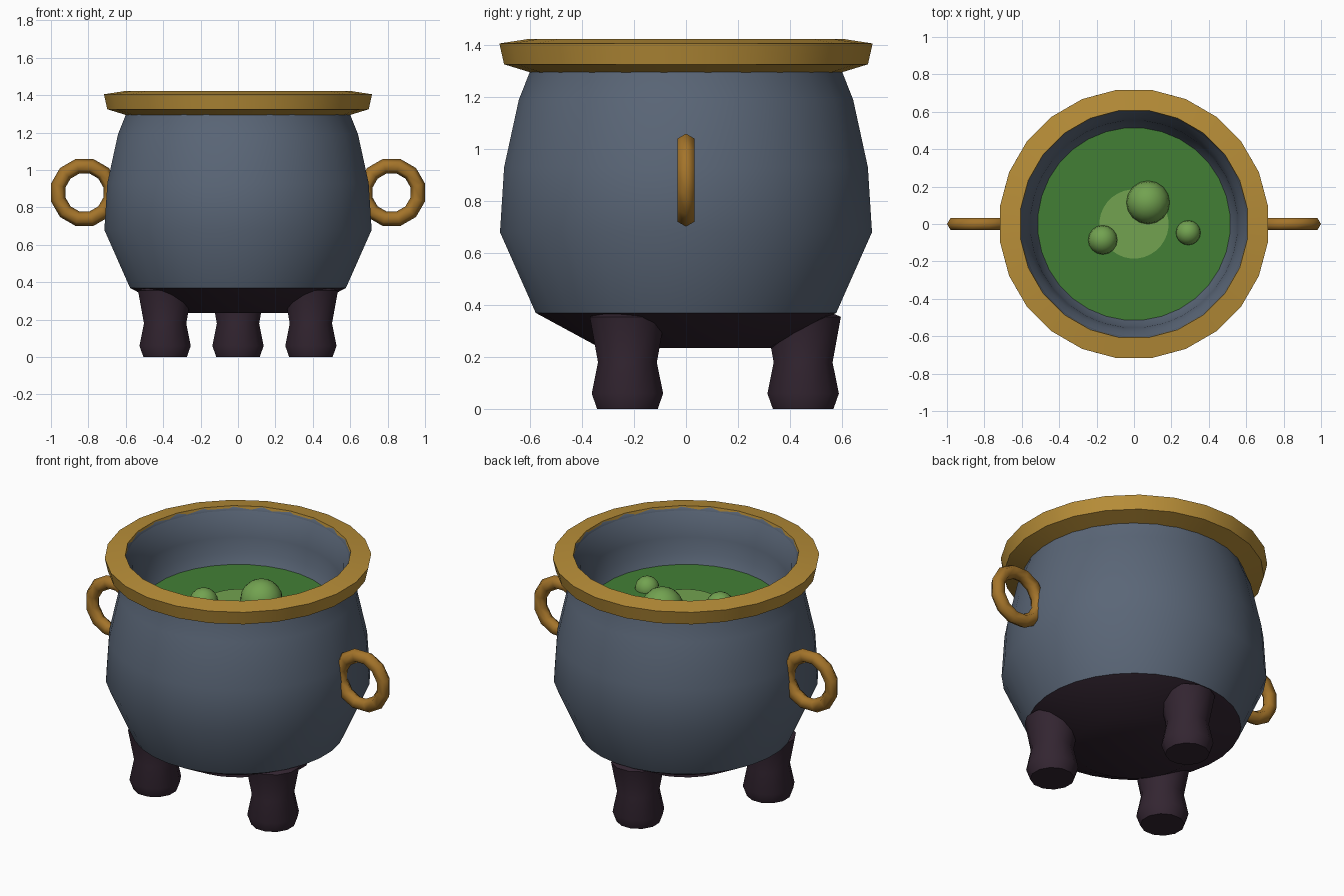
import bpy, math

if "Cube" in bpy.data.objects:
    bpy.data.objects.remove(bpy.data.objects["Cube"])


def srgb(r, g, b):
    f = lambda c: c / 12.92 if c <= 0.04045 else ((c + 0.055) / 1.055) ** 2.4
    return (f(r / 255), f(g / 255), f(b / 255), 1)


def material(name, *rgb):
    m = bpy.data.materials.new(name)
    m.diffuse_color = srgb(*rgb)
    m.use_nodes = True
    m.node_tree.nodes["Principled BSDF"].inputs["Base Color"].default_value = m.diffuse_color
    return m


IRON = material("blue grey iron", 90, 102, 119)
SOOT = material("dark soot", 51, 37, 49)
RIM = material("rim gold", 184, 142, 56)
HANDLE = material("handle bronze", 164, 116, 42)
BREW = material("green brew", 66, 127, 53)
FOAM = material("light green foam", 114, 162, 80)


def finish(ob, name, mat, angle):
    ob.name = name
    ob.data.materials.append(mat)
    bpy.ops.object.select_all(action='DESELECT')
    ob.select_set(True)
    bpy.context.view_layer.objects.active = ob
    bpy.ops.object.shade_smooth_by_angle(angle=math.radians(angle))
    return ob


def lathe(name, profile, sides, mat, loc=(0, 0, 0), closed=False, angle=35):
    """Spin an (r, z) profile, listed from bottom outside to top, about z."""
    verts, faces, rings = [], [], []
    for r, z in profile:
        start = len(verts)
        if r == 0:
            verts.append((0, 0, z))
            rings.append([start] * sides)
            continue
        for i in range(sides):
            a = 2 * math.pi * (i + 0.5) / sides
            verts.append((r * math.cos(a), r * math.sin(a), z))
        rings.append(list(range(start, start + sides)))
    pairs = list(zip(rings, rings[1:]))
    if closed:
        pairs.append((rings[-1], rings[0]))
    for lo, hi in pairs:
        for i in range(sides):
            j = (i + 1) % sides
            faces.append(list(dict.fromkeys((lo[i], lo[j], hi[j], hi[i]))))
    me = bpy.data.meshes.new(name)
    me.from_pydata(verts, [], faces)
    ob = bpy.data.objects.new(name, me)
    bpy.context.collection.objects.link(ob)
    ob.location = loc
    return finish(ob, name, mat, angle)


# Pot shell: sooty underside, belly, neck, lip and inner wall
pot = lathe("pot", [(0, 0.235), (0.33, 0.235), (0.58, 0.37), (0.718, 0.68),
                    (0.702, 0.93), (0.645, 1.19), (0.605, 1.29), (0.602, 1.40),
                    (0.613, 1.417), (0.575, 1.35), (0.555, 1.26),
                    (0.545, 1.17), (0.51, 1.105)], 32, IRON)
pot.data.materials.append(SOOT)
for p in pot.data.polygons:
    if p.center.z < 0.36:
        p.material_index = 1

# Rim band
lathe("rim", [(0.59, 1.29), (0.705, 1.325), (0.723, 1.405), (0.612, 1.422)],
      24, RIM, closed=True)

# Brew surface, foam patch and bubbles
lathe("brew", [(0.53, 1.115), (0, 1.115)], 32, BREW)
lathe("foam_patch", [(0.185, 1.115), (0.185, 1.121), (0, 1.121)], 32, FOAM)
for x, y, r in [(0.075, 0.115, 0.116), (-0.167, -0.085, 0.078), (0.29, -0.047, 0.066)]:
    bpy.ops.mesh.primitive_uv_sphere_add(segments=16, ring_count=10, radius=r,
                                         location=(x, y, 1.12))
    finish(bpy.context.object, "bubble", FOAM, 60)

# Three stubby legs
for k in range(3):
    a = math.radians(90 + 120 * k)
    lathe("leg", [(0, 0), (0.12, 0), (0.142, 0.06), (0.117, 0.18), (0.15, 0.355),
                  (0.10, 0.375), (0, 0.375)], 12, SOOT,
          loc=(0.45 * math.cos(a), 0.45 * math.sin(a), 0))

# Ring handles on both sides
for s in (-1, 1):
    ring = [(0.145 + 0.04 * math.cos(math.pi * i / 3), 0.038 * math.sin(math.pi * i / 3))
            for i in range(6)]
    h = lathe("ring_handle", ring, 12, HANDLE, loc=(s * 0.821, 0, 0.88),
              closed=True, angle=70)
    h.rotation_euler.x = math.pi / 2
